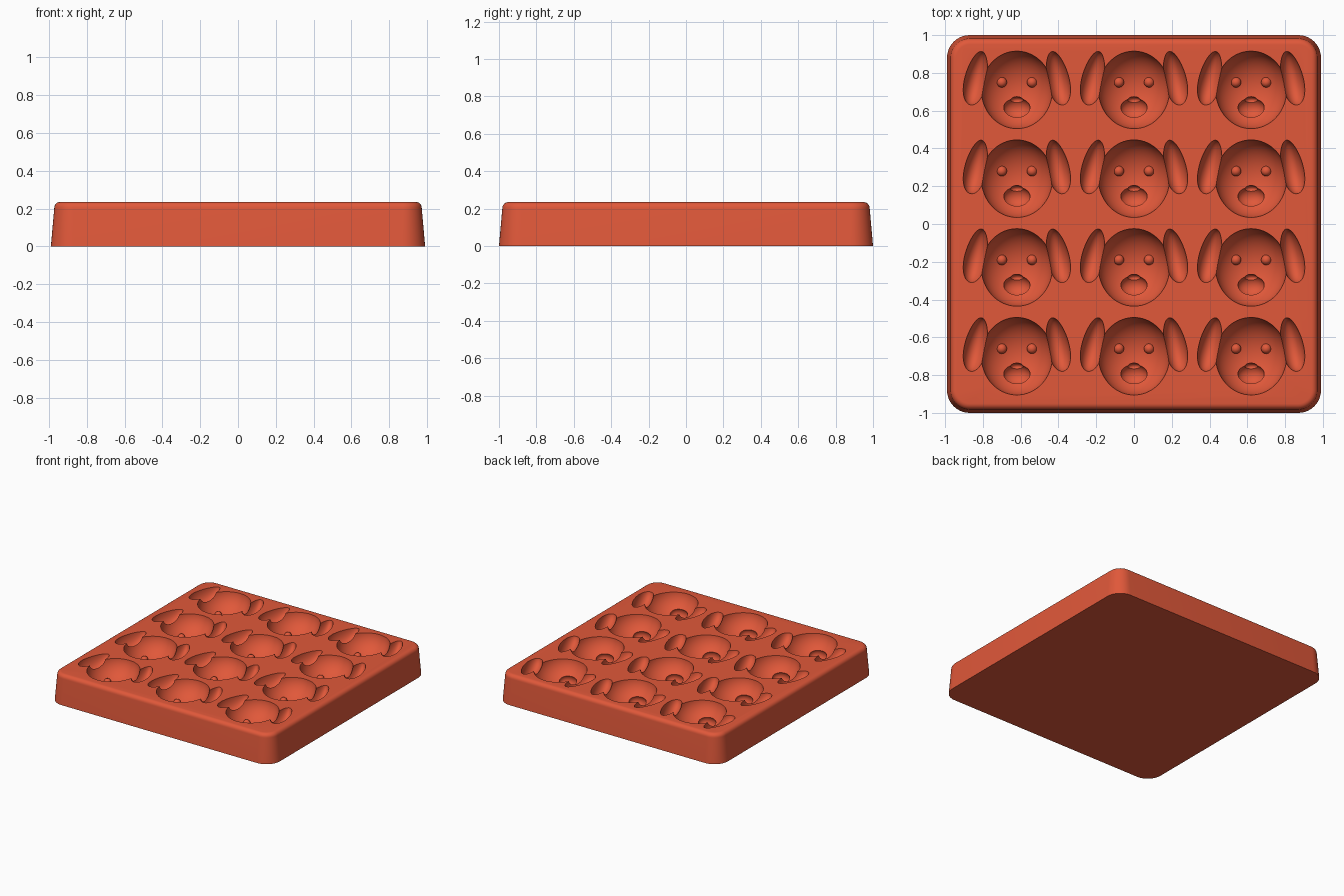
import bpy, bmesh, math
from mathutils import Matrix, Vector

cube = bpy.data.objects.get("Cube")
if cube:
    bpy.data.objects.remove(cube, do_unlink=True)

TOP = 0.235
CELLS = [(x, y) for x in (-0.62, 0, 0.62) for y in (-0.70, -0.23, 0.24, 0.71)]

# Silicone colour
silicone = bpy.data.materials.new("orange_red_silicone")
silicone.use_nodes = True
colour = (0.75, 0.098, 0.042, 1)
silicone.diffuse_color = colour
bsdf = silicone.node_tree.nodes["Principled BSDF"]
bsdf.inputs["Base Color"].default_value = colour
bsdf.inputs["Roughness"].default_value = 0.6


def make_object(name, bm):
    bmesh.ops.recalc_face_normals(bm, faces=bm.faces)
    mesh = bpy.data.meshes.new(name)
    bm.to_mesh(mesh)
    bm.free()
    mesh.materials.append(silicone)
    obj = bpy.data.objects.new(name, mesh)
    bpy.context.collection.objects.link(obj)
    return obj


def ellipsoids(name, spots, radii, tilt=0.0, egg=0.0, segments=40, rings=20):
    """One ellipsoid per spot in every cell; tilt and egg shape mirror with x."""
    bm = bmesh.new()
    for cx, cy in CELLS:
        for x, y, z in spots:
            made = bmesh.ops.create_uvsphere(bm, u_segments=segments,
                                             v_segments=rings, radius=1)["verts"]
            for v in made:
                v.co.x *= 1 - egg * v.co.y
            turn = Matrix.Rotation(math.copysign(tilt, x), 4, "Z")
            place = Matrix.Translation((cx + x, cy + y, TOP + z))
            bmesh.ops.transform(bm, verts=made,
                                matrix=place @ turn @ Matrix.Diagonal((*radii, 1)))
    return make_object(name, bm)


def rounded_ring(bm, z, inset, half=(0.99, 1.0), radius=0.12, steps=10):
    ring = []
    r = radius - inset
    for corner, (sx, sy) in enumerate(((1, 1), (-1, 1), (-1, -1), (1, -1))):
        for i in range(steps + 1):
            a = (corner + i / steps) * math.pi / 2
            ring.append(bm.verts.new((sx * (half[0] - radius) + r * math.cos(a),
                                      sy * (half[1] - radius) + r * math.sin(a), z)))
    return ring


# Tray block: drafted walls with a rolled upper edge
bm = bmesh.new()
profile = [(0, 0), (0.203, 0.018)]
for i in range(1, 7):
    a = i / 6 * math.pi / 2
    profile.append((0.203 + 0.032 * math.sin(a), 0.018 + 0.032 * (1 - math.cos(a))))
loops = [rounded_ring(bm, z, inset) for z, inset in profile]
for low, high in zip(loops, loops[1:]):
    for i in range(len(low)):
        j = (i + 1) % len(low)
        bm.faces.new((low[i], low[j], high[j], high[i]))
bm.faces.new(loops[0])
bm.faces.new(loops[-1])
tray = make_object("mould_tray", bm)

# Cavities: head, ears, muzzle and nose
cutters = [
    ellipsoids("head_cutter", [(0, 0, 0.012)], (0.189, 0.206, 0.165), segments=64, rings=32),
    ellipsoids("ear_cutter", [(-0.216, 0.062, 0.01), (0.216, 0.062, 0.01)],
               (0.059, 0.146, 0.095), tilt=math.radians(12), egg=0.15),
    ellipsoids("muzzle_cutter", [(0, -0.098, -0.132)], (0.071, 0.056, 0.052)),
    ellipsoids("nose_cutter", [(0, -0.056, -0.15)], (0.034, 0.02, 0.03),
               segments=24, rings=12),
]
bpy.context.view_layer.objects.active = tray
for cutter in cutters:
    cutter.hide_render = True
    mod = tray.modifiers.new(cutter.name, "BOOLEAN")
    mod.operation = "DIFFERENCE"
    mod.solver = "EXACT"
    mod.object = cutter
    bpy.ops.object.modifier_apply(modifier=mod.name)
for cutter in cutters:
    bpy.data.objects.remove(cutter, do_unlink=True)

# Raised eye beads on the cavity floors
eyes = ellipsoids("eye_beads", [(-0.08, 0.04, -0.132), (0.08, 0.04, -0.132)],
                  (0.027, 0.027, 0.027), segments=24, rings=12)

# Smooth shading with crisp cavity rims
for obj in (tray, eyes):
    bpy.ops.object.select_all(action="DESELECT")
    obj.select_set(True)
    bpy.context.view_layer.objects.active = obj
    bpy.ops.object.shade_smooth_by_angle(angle=math.radians(30))
